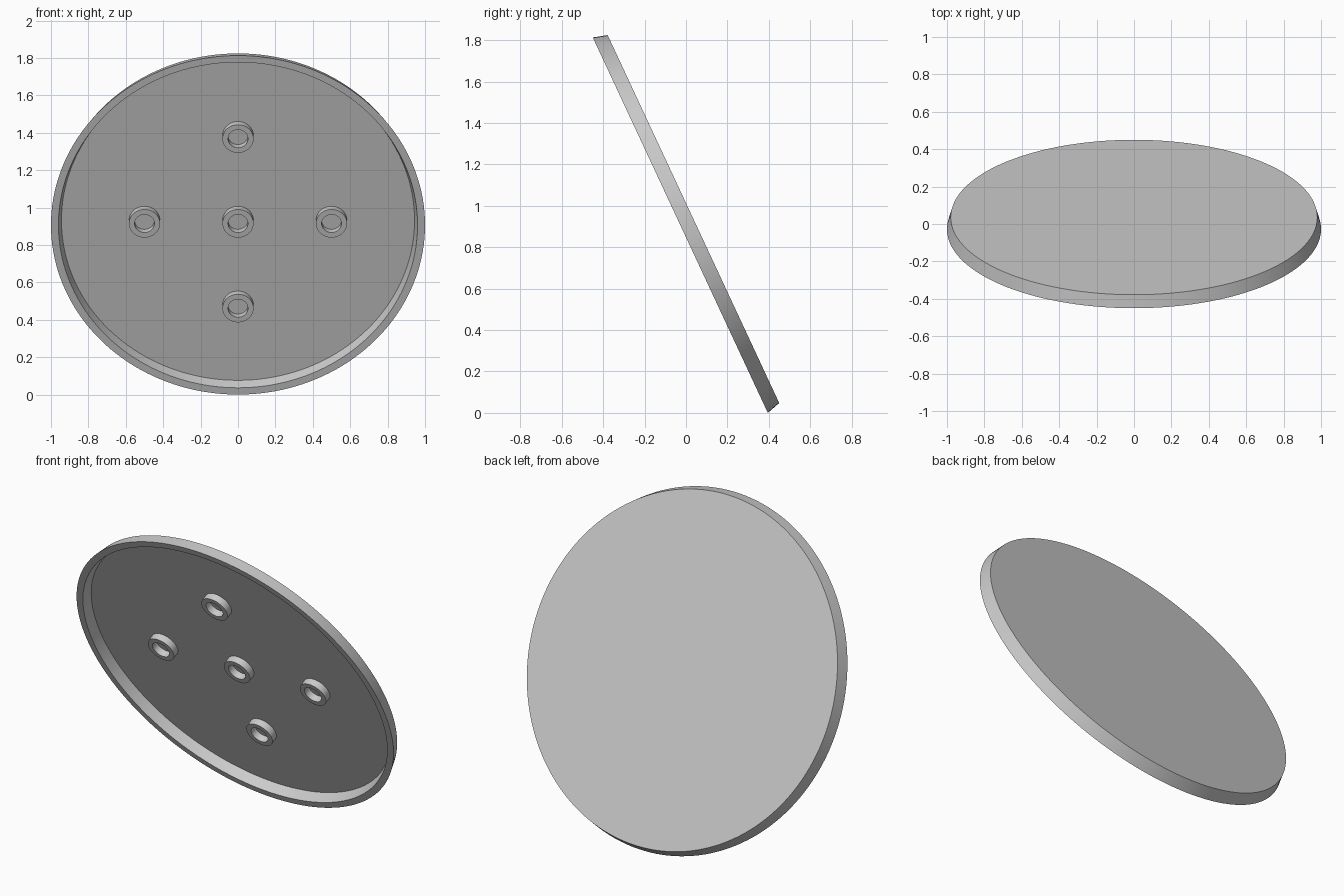
import bpy, bmesh, math
from mathutils import Matrix

cube = bpy.data.objects.get("Cube")
if cube:
    bpy.data.objects.remove(cube, do_unlink=True)

TILT = math.radians(25)
THICK = 0.07      # overall depth of the dish
FLOOR = 0.06      # depth of the recessed face below the rim
RING_TOP = 0.019  # depth of the ring faces below the rim

grey = bpy.data.materials.new("light_grey")
grey.use_nodes = True
colour = (0.6, 0.6, 0.6, 1)
grey.diffuse_color = colour
grey.node_tree.nodes["Principled BSDF"].inputs["Base Color"].default_value = colour

# Local z runs from the open front to the back, leaning by TILT
pose = (Matrix.Translation((0, -0.0275, math.cos(TILT)))
        @ Matrix.Rotation(TILT - math.pi / 2, 4, 'X'))


def lathe(name, profile, segments, centre=(0, 0), closed=False):
    """Turn (radius, depth) points about local z; open profiles get flat end caps."""
    bm = bmesh.new()
    loops = []
    for radius, depth in profile:
        angles = [2 * math.pi * i / segments for i in range(segments)]
        loops.append([bm.verts.new((radius * math.cos(a), radius * math.sin(a), depth))
                      for a in angles])
    pairs = list(zip(loops, loops[1:]))
    if closed:
        pairs.append((loops[-1], loops[0]))
    else:
        bm.faces.new(loops[0])
        bm.faces.new(loops[-1])
    for a, b in pairs:
        for i in range(segments):
            j = (i + 1) % segments
            bm.faces.new((a[i], a[j], b[j], b[i]))
    bmesh.ops.recalc_face_normals(bm, faces=bm.faces)
    mesh = bpy.data.meshes.new(name)
    bm.to_mesh(mesh)
    bm.free()
    mesh.materials.append(grey)
    obj = bpy.data.objects.new(name, mesh)
    bpy.context.collection.objects.link(obj)
    obj.matrix_world = pose @ Matrix.Translation((*centre, 0))
    bpy.ops.object.select_all(action='DESELECT')
    obj.select_set(True)
    bpy.context.view_layer.objects.active = obj
    bpy.ops.object.shade_smooth_by_angle(angle=math.radians(30))
    return obj


# Shallow dish with tapered wall and flat rim
lathe("dish", [(0.98, THICK), (1, 0), (0.96, 0), (0.944, FLOOR)], 160)

# Five mounting rings standing on the recessed face
ring = [(0.083, RING_TOP), (0.083, FLOOR + 0.002),
        (0.053, FLOOR + 0.002), (0.053, RING_TOP)]
spots = {"centre": (0, 0), "left": (0.5, 0), "right": (-0.5, 0),
         "upper": (0, -0.5), "lower": (0, 0.5)}
for place, spot in spots.items():
    lathe(place + "_ring", ring, 48, spot, closed=True)
